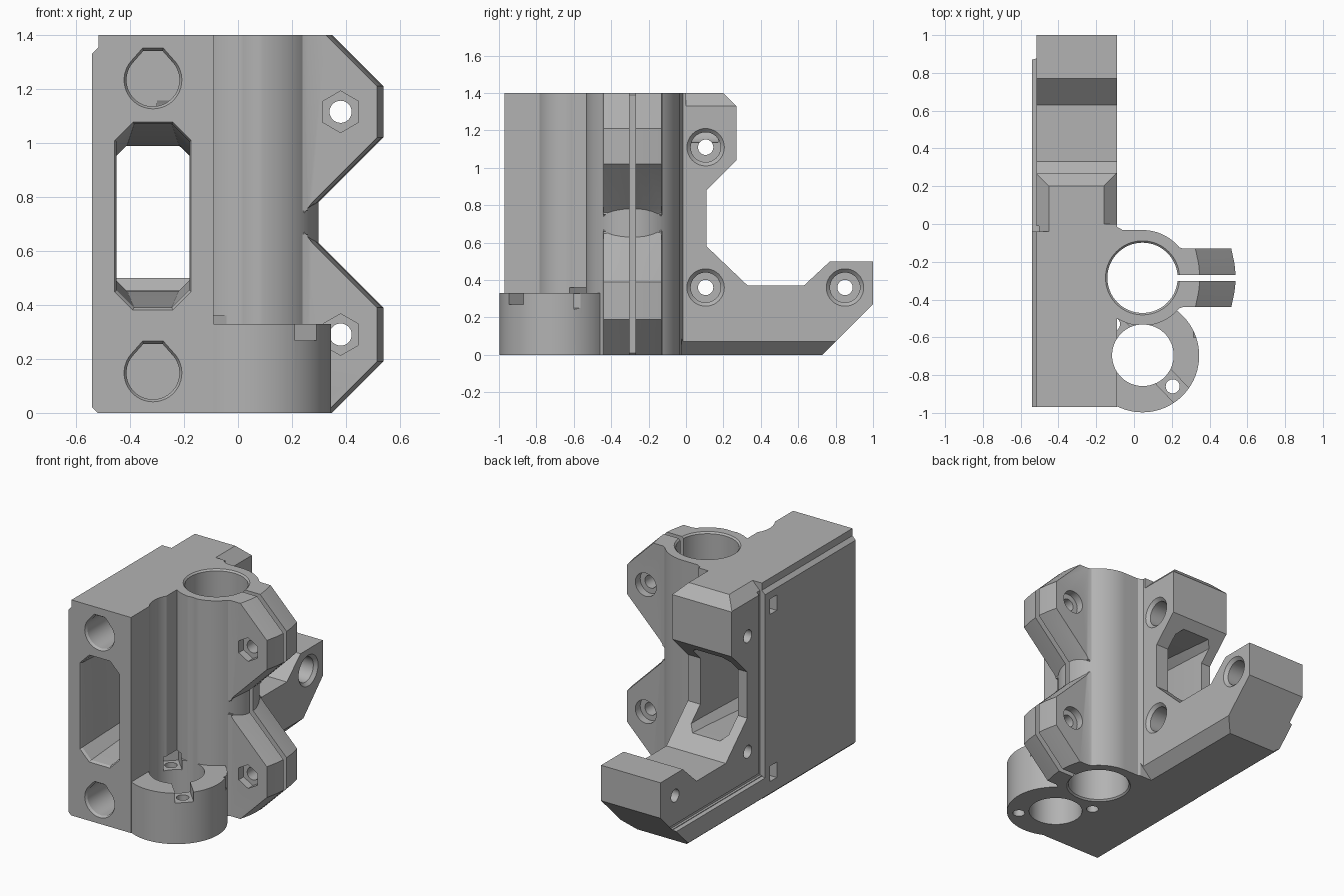
import bpy, bmesh, math
from mathutils import Vector

if "Cube" in bpy.data.objects:
    bpy.data.objects.remove(bpy.data.objects["Cube"], do_unlink=True)

grey = bpy.data.materials.new("light grey plastic")
grey.use_nodes = True
colour = (0.45, 0.45, 0.45, 1)
grey.diffuse_color = colour
grey.node_tree.nodes["Principled BSDF"].inputs["Base Color"].default_value = colour


def loft(name, rings):
    """Closed solid through matching rings of points."""
    bm = bmesh.new()
    loops = [[bm.verts.new(p) for p in ring] for ring in rings]
    n = len(loops[0])
    for a, b in zip(loops, loops[1:]):
        for i in range(n):
            j = (i + 1) % n
            bm.faces.new((a[i], a[j], b[j], b[i]))
    bm.faces.new(loops[0])
    bm.faces.new(loops[-1])
    bmesh.ops.recalc_face_normals(bm, faces=bm.faces[:])
    mesh = bpy.data.meshes.new(name)
    bm.to_mesh(mesh)
    bm.free()
    ob = bpy.data.objects.new(name, mesh)
    bpy.context.collection.objects.link(ob)
    mesh.materials.append(grey)
    return ob


def place(axis, p, t):
    u, v = p
    return {"x": (t, u, v), "y": (u, t, v), "z": (u, v, t)}[axis]


def prism(name, axis, outline, start, end):
    return loft(name, [[place(axis, p, t) for p in outline] for t in (start, end)])


def circle(c, r, n=64, turn=0.0):
    return [(c[0] + r * math.cos(math.tau * i / n + turn),
             c[1] + r * math.sin(math.tau * i / n + turn)) for i in range(n)]


def rect(u0, u1, v0, v1):
    return [(u0, v0), (u1, v0), (u1, v1), (u0, v1)]


def octagon(u0, u1, v0, v1, c):
    return [(u0 + c, v0), (u1 - c, v0), (u1, v0 + c), (u1, v1 - c),
            (u1 - c, v1), (u0 + c, v1), (u0, v1 - c), (u0, v0 + c)]


def combine(target, others, operation):
    for other in others:
        mod = target.modifiers.new("combine", "BOOLEAN")
        mod.operation, mod.object, mod.solver = operation, other, "EXACT"
        bpy.context.view_layer.objects.active = target
        bpy.ops.object.modifier_apply(modifier=mod.name)
        bpy.data.objects.remove(other, do_unlink=True)


TOP = 1.4
LEFT, INSET, RIGHT = -0.54, -0.517, -0.09
BEARING, ROD = (0.045, -0.285), (0.047, -0.695)

# Main plate with hooked rear side
profile = [(-0.97, 0), (0.73, 0), (1, 0.27), (1, 0.5), (0.77, 0.5), (0.63, 0.37),
           (0.33, 0.37), (0.11, 0.58), (0.11, 0.88), (0.27, 1.04), (0.27, 1.33),
           (0.2, TOP), (-0.97, TOP)]
body = prism("bearing_carriage", "x", profile, INSET, RIGHT)

# Outer skin of the front block, and the low ridge along the base
skin = prism("block_skin", "y", [(LEFT, 0.02), (LEFT + 0.02, 0), (-0.45, 0), (-0.45, TOP),
             (-0.47, TOP), (LEFT, 1.33)], -0.97, -0.04)
ridge = loft("base_ridge", [
    [(LEFT, -0.5, 0.02), (LEFT, 0.75, 0.02), (LEFT, 0.87, 0.14), (LEFT, -0.5, 0.14)],
    [(-0.5, -0.5, 0), (-0.5, 0.73, 0), (-0.5, 0.88, 0.15), (-0.5, -0.5, 0.15)]])

# Bearing sleeve, its web to the plate, and the lower rod boss
sleeve = prism("sleeve", "z", circle(BEARING, 0.253, 96), 0, TOP)
web = prism("web", "z", [(-0.2, 0.02), (-0.2, -0.49), (-0.09, -0.49), (BEARING[0], -0.45),
            (BEARING[0], -0.032), (-0.06, -0.032), (-0.09, -0.015)], 0, TOP)
boss = prism("rod_boss", "z", circle((0.045, -0.697), 0.3, 96), 0, 0.33)
neck = prism("neck", "z", rect(-0.1, 0.2, -0.55, -0.42), 0, 0.33)

# Clamp ears with bevelled outer edges
ears = []
for low, high in ((0.0, 0.62), (0.78, TOP)):
    def ear_outline(c):
        if low:
            return [(0.2, TOP), (0.35 - c, TOP), (0.54 - c, 1.21), (0.54 - c, 1.02),
                    (0.3 - c, 0.78), (0.2, 0.68)]
        return [(0.2, 0), (0.35 - c, 0), (0.54 - c, 0.19), (0.54 - c, 0.39),
                (0.3 - c, 0.63), (0.2, 0.73)]
    ears.append(loft("clamp_ear", [[(x, y, z) for x, z in ear_outline(c)] for y, c in
                ((-0.44, 0.025), (-0.36, 0.008), (-0.285, 0), (-0.21, 0.008), (-0.13, 0.025))]))
# Small fillets where the ears meet the sleeve
for side in (-1, 1):
    pts = [(0.15, 0.2), (0.19, 0.185), (0.22, 0.168), (0.26, 0.155), (0.26, 0.05), (0.15, 0.05)]
    for z0, z1 in ((0, 0.66), (0.75, TOP)):
        ears.append(prism("ear_fillet", "z", [(x, BEARING[1] + side * y) for x, y in pts], z0, z1))

combine(body, [skin, ridge, sleeve, web, boss, neck] + ears, "UNION")

cuts = []
# Edge chamfers on the rear of the plate
cuts.append(prism("top_right_chamfer", "y", [(-0.16, TOP), (-0.16, 1.5), (0, 1.5), (0, 1.24)],
                  0.0, 0.5))
cuts.append(prism("top_left_chamfer", "y", [(-0.45, TOP), (-0.45, 1.5), (-0.7, 1.5),
                  (-0.7, 1.15)], -0.04, 0.5))
cuts.append(prism("base_right_chamfer", "y", [(-0.16, 0), (-0.16, -0.1), (0, -0.1), (0, 0.16)],
                  -0.025, 1.1))
# Thin grooves on the outer side
cuts.append(prism("upright_groove", "x", rect(-0.04, -0.01, 0.15, 1.5), -0.6, INSET + 0.015))
cuts.append(prism("base_groove", "x", [(-0.04, 0.15), (0.88, 0.15), (0.905, 0.175),
                  (-0.04, 0.175)], -0.6, INSET + 0.015))

# Belt window with a bevelled mouth, narrowing to the rear
window = [(-0.99, -0.465, -0.165, 0.37, 1.085, 0.07), (-0.955, -0.45, -0.18, 0.39, 1.07, 0.065),
          (0.1, -0.45, -0.18, 0.45, 0.995, 0.04), (0.45, -0.45, -0.18, 0.46, 0.975, 0.03)]
cuts.append(loft("belt_window", [[(x, y, z) for x, z in octagon(a, b, c, d, e)]
                                 for y, a, b, c, d, e in window]))

# Horizontal rod sockets with flat-topped roofs, and their side vents
def socket_outline(z, r):
    pts = [(-0.315 + r * math.cos(a), z + r * math.sin(a))
           for a in (math.radians(135 + 270 * i / 40) for i in range(41))]
    return pts + [(-0.315 + 0.36 * r, z + 1.1 * r), (-0.315 - 0.36 * r, z + 1.1 * r)]

for z in (0.148, 1.233):
    cuts.append(loft("rod_socket", [[(x, y, h) for x, h in socket_outline(z, r)]
                for y, r in ((-0.98, 0.113), (-0.955, 0.098), (0.17, 0.098))]))
    cuts.append(prism("vent", "x", rect(-0.16, -0.09, z - 0.05, z + 0.05), -0.6, -0.35))

# Side mounting screws with counterbores
for y, z in ((0.105, 1.11), (0.105, 0.36), (0.85, 0.36)):
    cuts.append(prism("screw_hole", "x", circle((y, z), 0.041, 32), -0.6, 0))
    cuts.append(loft("counterbore", [[(x, *p) for p in circle((y, z), r, 40)]
                for x, r in ((-0.3, 0.08), (-0.11, 0.08), (-0.08, 0.11))]))

# Clamp screws: hexagonal nut trap in front, round recess behind
for z in (0.29, 1.115):
    c = (0.38, z)
    cuts.append(prism("clamp_hole", "y", circle(c, 0.041, 32), -0.6, 0))
    cuts.append(prism("nut_trap", "y", circle(c, 0.077, 6, math.pi / 6), -0.6, -0.39))
    cuts.append(prism("head_recess", "y", circle(c, 0.075, 40), -0.18, 0))

# Vertical bores and clamp slot
def bore(c, r, top):
    return loft("bore", [[(*p, z) for p in circle(c, q, 96)] for z, q in
                ((-0.02, r + 0.03), (0.01, r), (top - 0.01, r), (top + 0.02, r + 0.03))])

cuts.append(bore(BEARING, 0.186, TOP))
cuts.append(prism("rod_bore", "z", circle(ROD, 0.163, 80), -0.1, 1.5))
cuts.append(prism("clamp_slot", "z", rect(0.12, 0.7, -0.302, -0.27), -0.1, 1.5))

# Nut pockets and screw holes on both sides of the rod bore
out = Vector((0.69, -0.72)).normalized()
across = Vector((-out.y, out.x))
for sign, reach in ((1, 0.34), (-1, 0.29)):
    base = Vector(ROD)
    corners = [base + out * sign * d + across * w
               for d, w in ((0.1, -0.055), (reach, -0.055), (reach, 0.055), (0.1, 0.055))]
    cuts.append(prism("nut_pocket", "z", [tuple(p) for p in corners], 0.268, 0.36))
    cuts.append(prism("nut_hole", "z", circle(base + out * sign * 0.228, 0.037, 28), -0.1, 0.3))

combine(body, cuts, "DIFFERENCE")

bpy.ops.object.select_all(action="DESELECT")
body.select_set(True)
bpy.context.view_layer.objects.active = body
bpy.ops.object.shade_smooth_by_angle(angle=math.radians(25))
